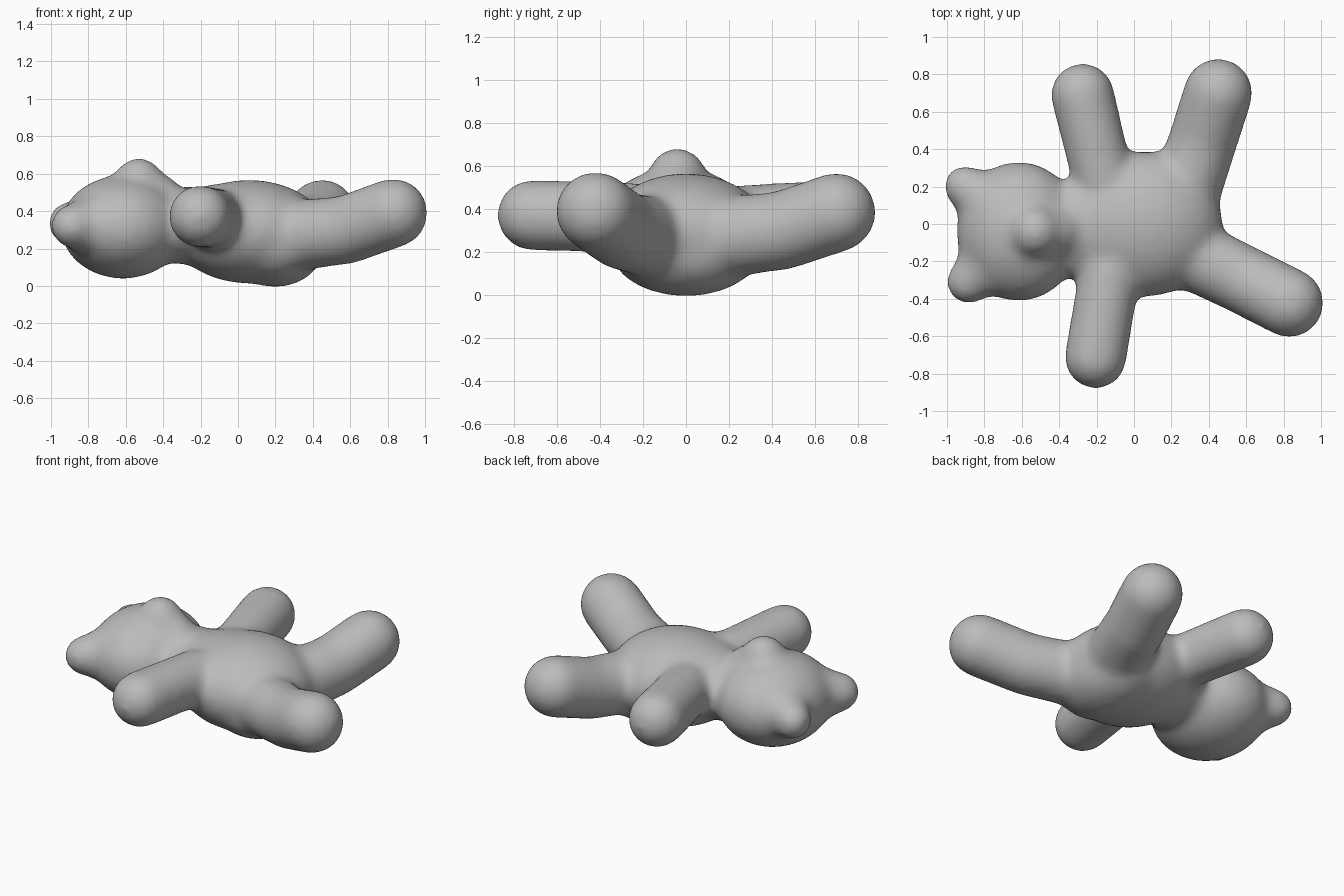
import bpy, bmesh
from mathutils import Vector, Matrix

cube = bpy.data.objects.get("Cube")
if cube:
    bpy.data.objects.remove(cube)

GREY = (0.5, 0.5, 0.5, 1.0)
mat = bpy.data.materials.new("soft grey")
mat.use_nodes = True
mat.diffuse_color = GREY
bsdf = mat.node_tree.nodes["Principled BSDF"]
bsdf.inputs["Base Color"].default_value = GREY
bsdf.inputs["Roughness"].default_value = 0.8

bm = bmesh.new()


def ellipsoid(centre, radii):
    m = Matrix.Translation(centre) @ Matrix.Diagonal((*radii, 1))
    bmesh.ops.create_icosphere(bm, subdivisions=4, radius=1, matrix=m)


def limb(*joints):
    """Chain of tapered capsules through (x, y, z, radius) joints."""
    for a, b in zip(joints, joints[1:]):
        start, end = Vector(a[:3]), Vector(b[:3])
        axis = (end - start).normalized()
        for v in bmesh.ops.create_icosphere(bm, subdivisions=4, radius=1)["verts"]:
            if v.co.dot(axis) > 0:
                v.co = end + v.co * b[3]
            else:
                v.co = start + v.co * a[3]


# Torso: belly, chest, seat and neck
ellipsoid((0.06, 0.0, 0.29), (0.415, 0.39, 0.278))
ellipsoid((-0.10, 0.0, 0.32), (0.28, 0.34, 0.225))
ellipsoid((0.20, 0.0, 0.205), (0.26, 0.35, 0.212))
ellipsoid((-0.31, -0.02, 0.32), (0.16, 0.27, 0.205))

# Arms
limb((-0.17, 0.26, 0.35, 0.165), (-0.275, 0.69, 0.365, 0.172))
limb((-0.13, -0.26, 0.36, 0.165), (-0.205, -0.715, 0.372, 0.168))

# Legs, curving up towards the feet
limb((0.28, 0.18, 0.27, 0.19), (0.37, 0.45, 0.30, 0.185), (0.45, 0.70, 0.385, 0.187))
limb((0.32, -0.17, 0.27, 0.19), (0.58, -0.295, 0.30, 0.185), (0.83, -0.422, 0.39, 0.187))

# Head and muzzle
ellipsoid((-0.615, -0.04, 0.315), (0.335, 0.375, 0.278))
limb((-0.56, -0.04, 0.42, 0.21), (-0.53, -0.04, 0.55, 0.138))
limb((-0.53, -0.04, 0.52, 0.14), (-0.43, -0.04, 0.46, 0.14))

# Ears, tapering out of the head
limb((-0.74, 0.09, 0.33, 0.20), (-0.905, 0.20, 0.335, 0.115))
limb((-0.74, -0.18, 0.32, 0.20), (-0.885, -0.31, 0.32, 0.12))

# Fuse the parts into one skin and soften the joins
mesh = bpy.data.meshes.new("plush_bear")
bm.to_mesh(mesh)
bm.free()
mesh.materials.append(mat)
bear = bpy.data.objects.new("plush_bear", mesh)
bpy.context.collection.objects.link(bear)
fuse = bear.modifiers.new("fuse", 'REMESH')
fuse.mode = 'VOXEL'
fuse.voxel_size = 0.02
fuse.use_smooth_shade = True
soften = bear.modifiers.new("soften", 'SMOOTH')
soften.factor = 0.5
soften.iterations = 36
